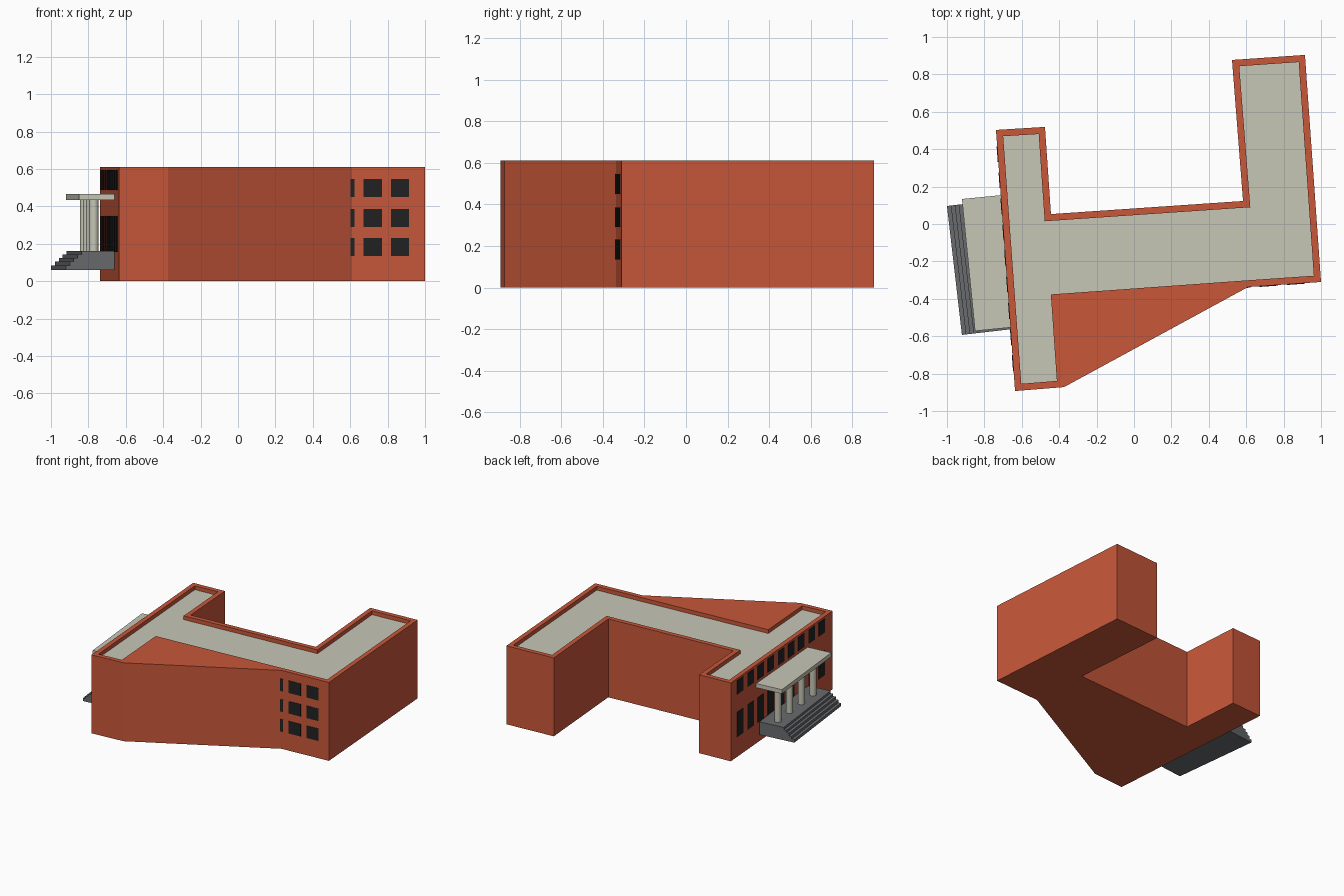
import bpy, bmesh
from math import pi
from mathutils import Vector, Matrix

if "Cube" in bpy.data.objects:
    bpy.data.objects.remove(bpy.data.objects["Cube"])


def material(name, rgb):
    m = bpy.data.materials.new(name)
    m.diffuse_color = (*rgb, 1)
    m.use_nodes = True
    m.node_tree.nodes["Principled BSDF"].inputs["Base Color"].default_value = m.diffuse_color
    return m


BRICK = material("brick", (0.58, 0.095, 0.042))
CREAM = material("cream", (0.57, 0.57, 0.47))
STONE = material("grey_stone", (0.14, 0.145, 0.155))
GLASS = material("dark_glass", (0.016, 0.016, 0.016))


def finish(name, bm, *mats):
    bmesh.ops.recalc_face_normals(bm, faces=bm.faces)
    me = bpy.data.meshes.new(name)
    bm.to_mesh(me)
    bm.free()
    for m in mats:
        me.materials.append(m)
    ob = bpy.data.objects.new(name, me)
    bpy.context.collection.objects.link(ob)
    return ob


def add_prism(bm, pts, z0, z1):
    lo = [bm.verts.new((p[0], p[1], z0)) for p in pts]
    hi = [bm.verts.new((p[0], p[1], z1)) for p in pts]
    bm.faces.new(lo[::-1])
    bm.faces.new(hi)
    n = len(pts)
    for i in range(n):
        j = (i + 1) % n
        bm.faces.new((lo[i], lo[j], hi[j], hi[i]))


def frame(a, b):
    """Start point, unit direction and its right-hand normal."""
    a, b = Vector(a), Vector(b)
    u = (b - a).normalized()
    return a, u, Vector((u.y, -u.x))


def rect(fr, s0, s1, d0, d1):
    o, u, v = fr
    return [o + u * s + v * d for s, d in ((s0, d0), (s0, d1), (s1, d1), (s1, d0))]


# Building outline, counter-clockwise; A-B-C is the notch at the front
TOP, ROOF, RIM = 0.61, 0.58, 0.036
outline = [(-.636, -.893), (-.374, -.872), (-.406, -.41), (.61, -.337), (1, -.31),
           (.914, .904), (.524, .877), (.583, .123), (-.444, .053),
           (-.476, .519), (-.738, .503)]
pts = [Vector(p) for p in outline]
n = len(pts)

# Roof edge: outline offset inwards
inner = []
for i, p in enumerate(pts):
    d1, d2 = (p - pts[i - 1]).normalized(), (pts[(i + 1) % n] - p).normalized()
    n1, n2 = Vector((-d1.y, d1.x)), Vector((-d2.y, d2.x))
    inner.append(p + (n1 + n2) * RIM / (1 + n1.dot(n2)))

# Brick walls, parapet rim and recessed roof
bm = bmesh.new()
lo, hi, rim, roof = [[bm.verts.new((p.x, p.y, z)) for p in ring] for ring, z in
                     ((pts, 0), (pts, TOP), (inner, TOP), (inner, ROOF))]
bm.faces.new(lo[::-1])
bm.faces.new(roof).material_index = 1
for i in range(n):
    j = (i + 1) % n
    if i not in (1, 2):
        bm.faces.new((lo[i], lo[j], hi[j], hi[i]))
    bm.faces.new((hi[i], hi[j], rim[j], rim[i]))
    bm.faces.new((rim[i], rim[j], roof[j], roof[i]))
# Angled wall closing the notch, level with the rim
bm.faces.new((lo[1], lo[3], hi[3], hi[1]))
bm.faces.new((hi[1], hi[3], hi[2]))
bm.faces.new((lo[1], lo[2], lo[3]))
finish("building", bm, BRICK, CREAM)


# Windows as thin panes on a wall
def windows(name, fr, centres, width, rows):
    bm = bmesh.new()
    for s in centres:
        for z0, z1 in rows:
            add_prism(bm, rect(fr, s - width / 2, s + width / 2, -.004, .003), z0, z1)
    finish(name, bm, GLASS)


windows("front_windows", frame(pts[2], pts[4]), [.983, 1.129, 1.275], .098,
        [(.135, .23), (.29, .385), (.45, .545)])
windows("entrance_windows", frame(pts[10], pts[0]),
        [.13 + .14 * i for i in range(9)], .085, [(.155, .348), (.487, .594)])

# Entrance steps, one stepped profile swept along the porch
o, u, v = frame((-.92, -.593), (-1, .096))
LENGTH, TREAD = .694, .021
profile = [(.28, .06), (0, .06)]
for i, z in enumerate((.083, .104, .124, .142, .16)):
    profile += [(i * TREAD, z), ((i + 1) * TREAD if i < 4 else .28, z)]
bm = bmesh.new()
ends = [[bm.verts.new((*(o + u * s + v * d), z)) for d, z in profile] for s in (0, LENGTH)]
for e in ends:
    bm.faces.new(e)
for i in range(len(profile)):
    j = (i + 1) % len(profile)
    bm.faces.new((ends[0][i], ends[0][j], ends[1][j], ends[1][i]))
finish("entrance_steps", bm, STONE)

# Flat canopy
porch = frame((-.85, -.572), (-.92, .134))
bm = bmesh.new()
add_prism(bm, rect(porch, 0, .709, 0, .215), .433, .465)
finish("porch_canopy", bm, CREAM)

# Row of porch columns
bm = bmesh.new()
for i in range(4):
    c = porch[0] + porch[1] * (.103 + .168 * i) + porch[2] * .09
    bmesh.ops.create_cone(bm, cap_ends=True, segments=12, radius1=.025, radius2=.025,
                          depth=.28, matrix=Matrix.Translation((c.x, c.y, .297)))
columns = finish("porch_columns", bm, CREAM)
bpy.context.view_layer.objects.active = columns
columns.select_set(True)
bpy.ops.object.shade_smooth_by_angle(angle=pi / 5)
